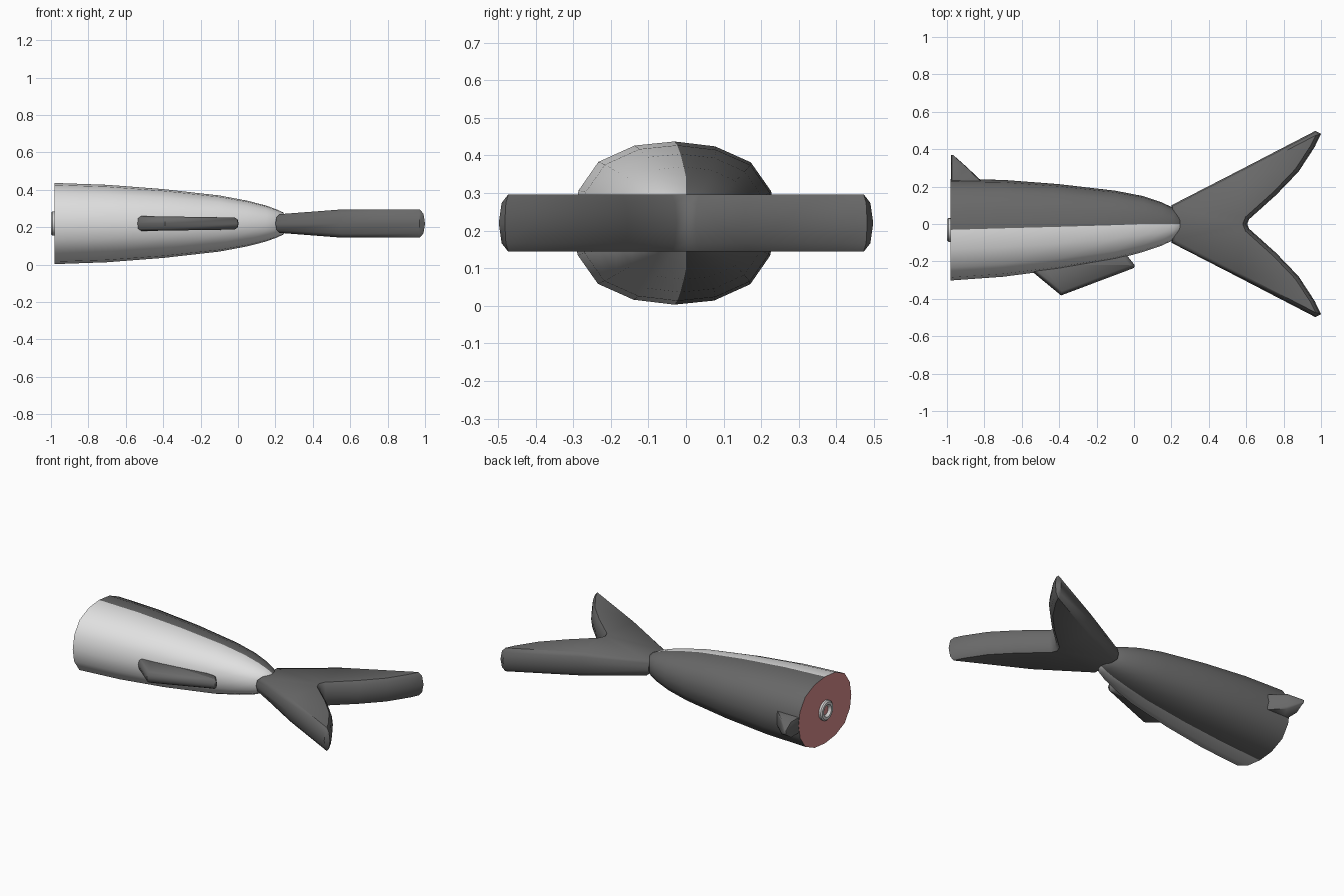
import bpy, bmesh, math
from mathutils import Vector

if "Cube" in bpy.data.objects:
    bpy.data.objects.remove(bpy.data.objects["Cube"])

ZC = 0.22  # mid height of the whole fish


def mat(name, rgb):
    m = bpy.data.materials.new(name)
    m.diffuse_color = (*rgb, 1)
    m.use_nodes = True
    m.node_tree.nodes["Principled BSDF"].inputs["Base Color"].default_value = m.diffuse_color
    return m


DARK = mat("dark grey skin", (0.14, 0.14, 0.14))
PALE = mat("pale belly", (0.75, 0.75, 0.75))
FLESH = mat("red flesh", (0.70, 0.27, 0.27))
BONE = mat("bone", (0.7, 0.7, 0.7))


def finish(name, bm, mats, angle=35):
    bmesh.ops.recalc_face_normals(bm, faces=bm.faces)
    me = bpy.data.meshes.new(name)
    bm.to_mesh(me)
    bm.free()
    ob = bpy.data.objects.new(name, me)
    bpy.context.collection.objects.link(ob)
    for m in mats:
        me.materials.append(m)
    bpy.ops.object.select_all(action='DESELECT')
    ob.select_set(True)
    bpy.context.view_layer.objects.active = ob
    bpy.ops.object.shade_smooth_by_angle(angle=math.radians(angle))
    return ob


def bridge(bm, rings):
    faces = []
    for a, b in zip(rings, rings[1:]):
        n = len(a)
        for i in range(n):
            j = (i + 1) % n
            faces.append(bm.faces.new((a[i], a[j], b[j], b[i])))
    return faces


# body: 16-sided loft, pale on the belly half, dark on the back half
stations = [  # x, centre y, half width y, half height z
    (-0.98, -0.031, 0.271, 0.217), (-0.7, -0.023, 0.259, 0.207),
    (-0.4, -0.015, 0.228, 0.184), (-0.1, -0.006, 0.184, 0.15),
    (0.05, 0, 0.149, 0.122), (0.15, 0, 0.115, 0.096),
    (0.21, 0, 0.086, 0.074), (0.24, 0, 0.06, 0.06), (0.256, 0, 0.032, 0.042)]
quarter = [(0, 1), (0.4, 0.94), (0.75, 0.745), (0.95, 0.39)]
section = []
for k in range(4):
    for y, z in quarter:
        for _ in range(k):
            y, z = z, -y
        section.append((y, z))
bm = bmesh.new()
rings = [[bm.verts.new((x, cy + y * ry, ZC + z * rz)) for y, z in section]
         for x, cy, ry, rz in stations]
for i, f in enumerate(bridge(bm, rings)):
    f.material_index = 0 if i % 16 < 8 else 1
bm.faces.new(rings[-1])
cut = bm.faces.new(rings[0])
cut.material_index = 2
finish("fish_body", bm, [DARK, PALE, FLESH])


# fins: plates with rounded rims, thickness may vary along the fin
def plate(name, outline, half, inset):
    pts = [Vector(p) for p in outline]
    n = len(pts)
    inward = []
    for i in range(n):
        d1 = (pts[i] - pts[i - 1]).normalized()
        d2 = (pts[(i + 1) % n] - pts[i]).normalized()
        nrm = Vector((-d1.y - d2.y, d1.x + d2.x)).normalized()
        c = max(0.6, nrm.dot(Vector((-d1.y, d1.x))))
        inward.append(nrm / c)
    bm = bmesh.new()
    rings = []
    for s, k in ((-1, 1), (-0.7, 0.3), (0, 0), (0.7, 0.3), (1, 1)):
        ring = []
        for p, w in zip(pts, inward):
            q = p + w * inset * k
            ring.append(bm.verts.new((q.x, q.y, ZC + s * half(p.x, p.y))))
        rings.append(ring)
    bridge(bm, rings)
    caps = [bm.faces.new(rings[0]), bm.faces.new(rings[-1])]
    bmesh.ops.recalc_face_normals(bm, faces=bm.faces)
    bmesh.ops.triangulate(bm, faces=caps)
    return finish(name, bm, [DARK], 50)


# tail fin, mirrored outline
outline = [(0.2, 0.1), (0.55, 0.28), (0.97, 0.498), (1.0, 0.482), (0.965, 0.41),
           (0.88, 0.28), (0.76, 0.155), (0.615, 0.025), (0.605, 0)]
full = outline[::-1] + [(x, -y) for x, y in outline[:-1]]
plate("tail_fin", full,
      lambda x, y: min(0.076, 0.05 + max(0, x - 0.2) * 0.074), 0.022)

# belly fin and stump of the back fin
plate("belly_fin", [(-0.55, -0.25), (-0.39, -0.382), (0.0, -0.235), (0.004, -0.22),
                    (-0.04, -0.165), (-0.3, -0.15), (-0.5, -0.2)],
      lambda x, y: 0.038 - 0.015 * (x + 0.4), 0.02)
plate("back_fin", [(-0.979, 0.17), (-0.75, 0.17), (-0.82, 0.235), (-0.9, 0.31),
                   (-0.968, 0.37), (-0.979, 0.37), (-0.979, 0.31)],
      lambda x, y: 0.05 if y < 0.32 else 0.012, 0.005)

# backbone ring on the cut, with a recessed core
bm = bmesh.new()
rings = [[bm.verts.new((x, -0.031 + r * math.cos(i * math.tau / 16),
                        ZC + r * math.sin(i * math.tau / 16))) for i in range(16)]
         for x, r in ((-0.975, 0.064), (-0.993, 0.064), (-1.0, 0.056),
                      (-1.0, 0.04), (-0.984, 0.028))]
bridge(bm, rings)
core = bm.faces.new(rings[-1])
core.material_index = 1
finish("backbone", bm, [BONE, FLESH])
